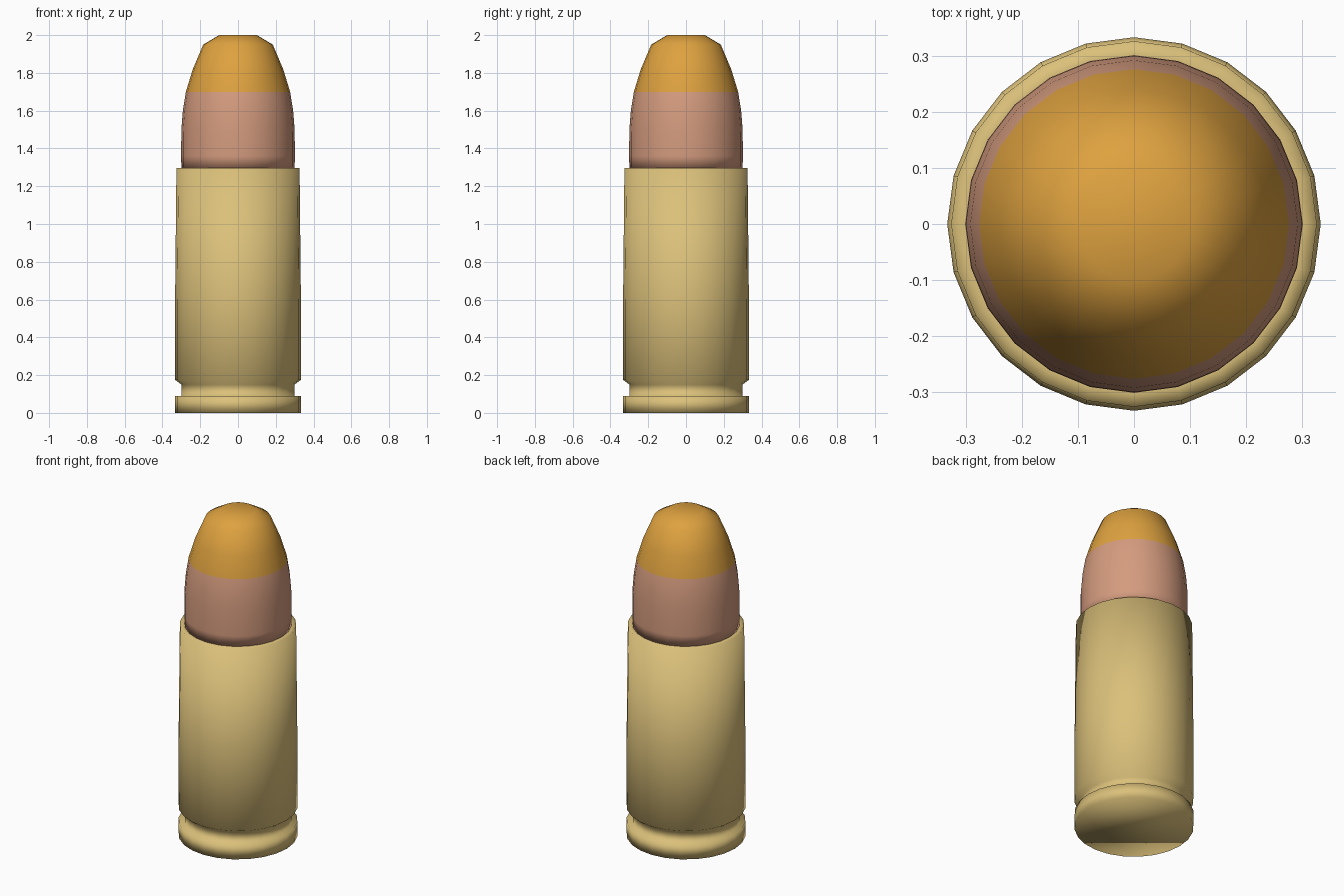
import bpy
import bmesh
from math import cos, sin, tau

SIDES = 24

default = bpy.data.objects.get("Cube")
if default:
    bpy.data.objects.remove(default, do_unlink=True)


def material(name, colour):
    mat = bpy.data.materials.new(name)
    mat.use_nodes = True
    mat.diffuse_color = (*colour, 1)
    mat.node_tree.nodes["Principled BSDF"].inputs["Base Color"].default_value = (*colour, 1)
    return mat


def lathe(name, profile, materials):
    """Closed solid of revolution from (radius, height) points, listed bottom to top."""
    bm = bmesh.new()
    rings = [[bm.verts.new((r * cos(tau * i / SIDES), r * sin(tau * i / SIDES), z))
              for i in range(SIDES)] for r, z in profile]
    for low, high in zip(rings, rings[1:]):
        for i in range(SIDES):
            j = (i + 1) % SIDES
            bm.faces.new((low[i], low[j], high[j], high[i]))
    bm.faces.new(rings[0][::-1])
    bm.faces.new(rings[-1])
    for face in bm.faces:
        face.smooth = True
    mesh = bpy.data.meshes.new(name)
    bm.to_mesh(mesh)
    bm.free()
    for mat in materials:
        mesh.materials.append(mat)
    obj = bpy.data.objects.new(name, mesh)
    bpy.context.collection.objects.link(obj)
    return obj


brass = material("brass", (0.71, 0.53, 0.195))
copper = material("copper", (0.66, 0.33, 0.21))
amber = material("amber", (0.73, 0.36, 0.05))

# Case with rim, extractor groove and slight taper
lathe("case", [(0.333, 0), (0.333, 0.09), (0.30, 0.09), (0.30, 0.15),
               (0.333, 0.175), (0.333, 0.60), (0.326, 1.296), (0.30, 1.296)], [brass])

# Rounded bullet with a flat nose
TIP_START = 1.7
bullet = lathe("bullet", [(0.30, 1.297), (0.301, 1.36), (0.30, 1.50), (0.292, 1.60),
                          (0.276, TIP_START), (0.239, 1.82), (0.184, 1.95), (0.10, 2.0)],
               [copper, amber])

# Painted tip
for face in bullet.data.polygons:
    face.material_index = int(face.center.z > TIP_START)
